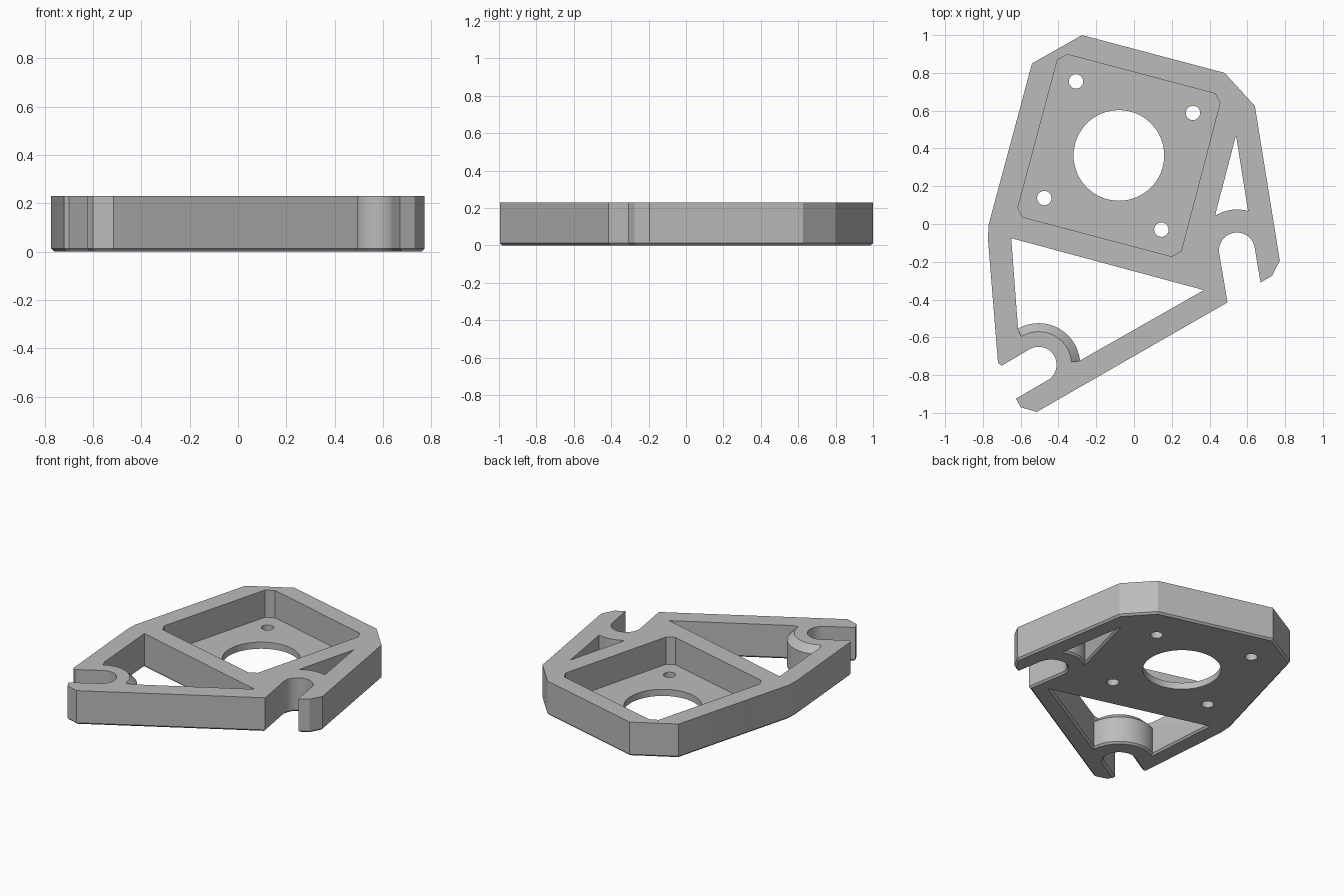
import bpy, bmesh
from math import sin, cos, radians
from mathutils import Vector

if "Cube" in bpy.data.objects:
    bpy.data.objects.remove(bpy.data.objects["Cube"], do_unlink=True)

HEIGHT, FLOOR, EDGE, OVER = 0.23, 0.045, 0.012, 0.02

grey = bpy.data.materials.new("plain grey")
grey.use_nodes = True
grey.diffuse_color = (0.5, 0.5, 0.5, 1)
grey.node_tree.nodes["Principled BSDF"].inputs["Base Color"].default_value = (0.5, 0.5, 0.5, 1)


def arc(center, radius, start, sweep=180, steps=24):
    angles = [radians(start + sweep * i / steps) for i in range(steps + 1)]
    return [(center[0] + radius * cos(a), center[1] + radius * sin(a)) for a in angles]


def circle(center, radius, steps=64):
    return arc(center, radius, 0, 360, steps)[:-1]


def inset(points, d):
    """Move every side of a counter-clockwise polygon inwards by d."""
    result = []
    for i, p in enumerate(points):
        a = (p - points[i - 1]).normalized()
        b = (points[(i + 1) % len(points)] - p).normalized()
        na, nb = Vector((-a.y, a.x)), Vector((-b.y, b.x))
        result.append(p + (na + nb) * d / (1 + na.dot(nb)))
    return result


def prism(name, points, levels):
    """Loft a polygon through (height, inset) levels."""
    pts = [Vector(p) for p in points]
    area = sum(pts[i - 1].cross(p) for i, p in enumerate(pts))
    if area < 0:
        pts.reverse()
    bm = bmesh.new()
    rings = [[bm.verts.new((p.x, p.y, z)) for p in inset(pts, d)] for z, d in levels]
    bm.faces.new(rings[0][::-1])
    bm.faces.new(rings[-1])
    n = len(pts)
    for low, high in zip(rings, rings[1:]):
        for i in range(n):
            j = (i + 1) % n
            bm.faces.new((low[i], low[j], high[j], high[i]))
    mesh = bpy.data.meshes.new(name)
    bm.to_mesh(mesh)
    bm.free()
    mesh.materials.append(grey)
    obj = bpy.data.objects.new(name, mesh)
    bpy.context.collection.objects.link(obj)
    return obj


def cut(target, cutter):
    mod = target.modifiers.new("cut", 'BOOLEAN')
    mod.operation, mod.solver, mod.object = 'DIFFERENCE', 'EXACT', cutter
    bpy.context.view_layer.objects.active = target
    bpy.ops.object.modifier_apply(modifier=mod.name)
    bpy.data.objects.remove(cutter, do_unlink=True)


# Plate outline with its two open round-ended slots
side_slot, corner_slot = (0.545, -0.14), (-0.505, -0.745)
outline = [(-0.275, 1.0), (0.48, 0.80), (0.64, 0.625), (0.772, -0.195), (0.73, -0.275), (0.67, -0.31)]
outline += arc(side_slot, 0.095, 8)
outline += [(0.495, -0.415), (-0.515, -0.995), (-0.60, -0.97), (-0.625, -0.925)]
outline += arc(corner_slot, 0.095, -61)
outline += [(-0.70, -0.75), (-0.72, -0.735), (-0.773, -0.08), (-0.77, -0.005), (-0.54, 0.85)]
plate = prism("mounting_plate", outline, [(0, EDGE), (EDGE, 0), (HEIGHT, 0)])

# Triangular openings, each rounded off by the boss around its slot
through = [(-OVER, -EDGE - OVER), (EDGE, 0), (HEIGHT + OVER, 0)]
boss_base = [(-0.03, EDGE + 0.03), (EDGE, 0)]

large_opening = prism("large_opening", [(-0.65, -0.075), (0.37, -0.35), (-0.29, -0.725),
                                        (-0.33, -0.73), (-0.595, -0.60), (-0.614, -0.555)], through)
cut(large_opening, prism("corner_boss", circle(corner_slot, 0.22),
                         boss_base + [(HEIGHT - 0.045, 0), (HEIGHT + 0.04, 0.085)]))
cut(plate, large_opening)

small_opening = prism("small_opening", [(0.54, 0.47), (0.61, 0.03), (0.42, 0.01)], through)
cut(small_opening, prism("side_boss", circle(side_slot, 0.217),
                         boss_base + [(HEIGHT + 0.04, 0)]))
cut(plate, small_opening)

# Square pocket with clipped corners
pocket = [(-0.35, 0.897), (0.43, 0.69), (0.455, 0.64), (0.25, -0.143),
          (0.20, -0.172), (-0.59, 0.037), (-0.615, 0.085), (-0.405, 0.87)]
cut(plate, prism("pocket", pocket, [(FLOOR, 0), (HEIGHT + OVER, 0)]))

# Central bore and four screw holes through the pocket floor
bores = [((-0.08, 0.363), 0.24)]
bores += [(c, 0.038) for c in [(-0.307, 0.755), (0.312, 0.588), (-0.475, 0.137), (0.145, -0.03)]]
for center, radius in bores:
    cut(plate, prism("bore", circle(center, radius), [(-OVER, 0), (HEIGHT, 0)]))

bpy.ops.object.select_all(action='DESELECT')
plate.select_set(True)
bpy.context.view_layer.objects.active = plate
bpy.ops.object.shade_smooth_by_angle(angle=radians(20))
